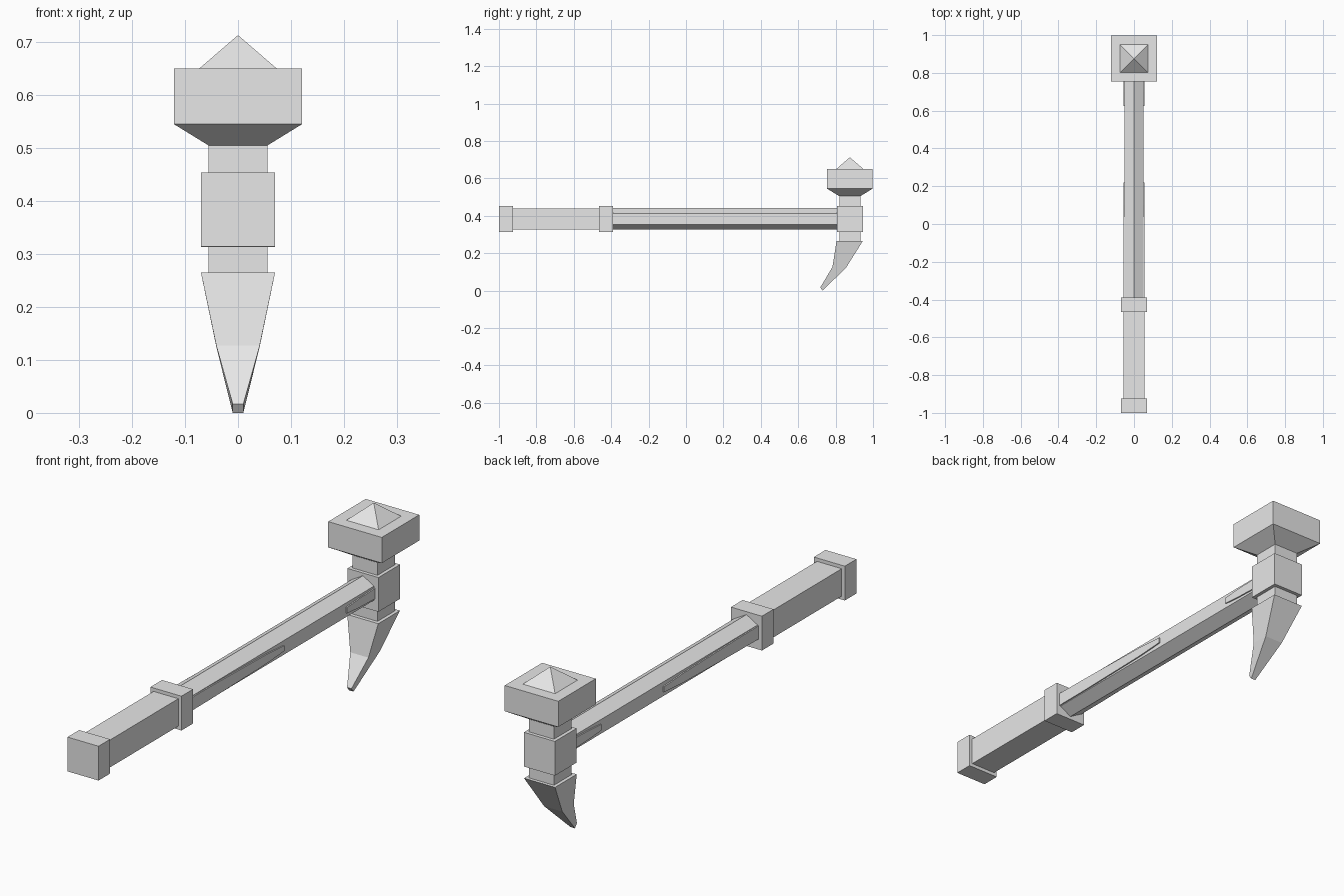
import bpy
from math import cos, sin, pi

default = bpy.data.objects.get("Cube")
if default:
    bpy.data.objects.remove(default, do_unlink=True)

GREY = (0.8, 0.8, 0.8, 1.0)
grey = bpy.data.materials.new("plain grey")
grey.use_nodes = True
grey.diffuse_color = GREY
grey.node_tree.nodes["Principled BSDF"].inputs["Base Color"].default_value = GREY

AXIS_Z = 0.384   # height of the handle centre line
HEAD_Y = 0.876   # head centre line


def loft(name, rings):
    """Join matching rings of points into a closed, flat-faced solid."""
    n = len(rings[0])
    verts = [p for ring in rings for p in ring]
    faces = [tuple(range(n))[::-1], tuple(range(len(verts) - n, len(verts)))]
    for r in range(len(rings) - 1):
        for i in range(n):
            j = (i + 1) % n
            faces.append((r * n + i, r * n + j, r * n + n + j, r * n + n + i))
    mesh = bpy.data.meshes.new(name)
    mesh.from_pydata(verts, [], faces)
    mesh.materials.append(grey)
    obj = bpy.data.objects.new(name, mesh)
    bpy.context.collection.objects.link(obj)
    # consistent outward normals
    import bmesh
    bm = bmesh.new()
    bm.from_mesh(mesh)
    bmesh.ops.remove_doubles(bm, verts=bm.verts, dist=1e-5)
    bmesh.ops.recalc_face_normals(bm, faces=bm.faces)
    bm.to_mesh(mesh)
    bm.free()
    return obj


def level(z, half):
    """Square ring across the head at height z."""
    return [(sx * half, HEAD_Y + sy * half, z)
            for sx, sy in ((-1, -1), (1, -1), (1, 1), (-1, 1))]


def handle_ring(y, radius, sides, turn):
    """Polygon ring across the handle at depth y."""
    return [(radius * cos(turn + 2 * pi * i / sides), y,
             AXIS_Z + radius * sin(turn + 2 * pi * i / sides)) for i in range(sides)]


def square_bar(name, y0, y1, half):
    r = half * 2 ** 0.5
    loft(name, [handle_ring(y, r, 4, pi / 4) for y in (y0, y1)])


# Handle
square_bar("pommel", -1.0, -0.925, 0.07)
square_bar("grip", -0.93, -0.46, 0.056)
square_bar("collar", -0.465, -0.39, 0.07)
loft("shaft", [handle_ring(y, 0.058, 6, pi / 2) for y in (-0.40, 0.82)])


# Raised tapering strips on both flanks of the shaft
def strip(name, side, stations):
    rings = []
    for y, h in stations:
        rings.append([(side * x, y, AXIS_Z + z)
                      for x, z in ((0.045, -h), (0.0555, -h), (0.0555, h), (0.045, h))])
    loft(name, rings)


for label, side in (("left", 1), ("right", -1)):
    strip(label + "_rear_strip", side,
          [(-0.40, 0.027), (-0.25, 0.026), (0.10, 0.019), (0.22, 0.011)])
    strip(label + "_head_strip", side, [(0.625, 0.012), (0.70, 0.018), (0.82, 0.022)])

# Head
loft("socket_block", [level(0.313, 0.07), level(0.453, 0.07)])
loft("neck", [level(0.255, 0.056), level(0.51, 0.056)])
loft("hammer_head", [level(0.505, 0.056), level(0.545, 0.121), level(0.65, 0.121)])
loft("top_point", [level(0.65, 0.073), level(0.713, 0.0)])

# Curved spike: half width, then front and back edge as (y, z)
spike = ((0.07, (0.805, 0.265), (0.945, 0.265)),
         (0.041, (0.783, 0.127), (0.857, 0.125)),
         (0.01, (0.718, 0.017), (0.731, 0.0)))
loft("spike", [[(-w, *f), (w, *f), (w, *b), (-w, *b)] for w, f, b in spike])
